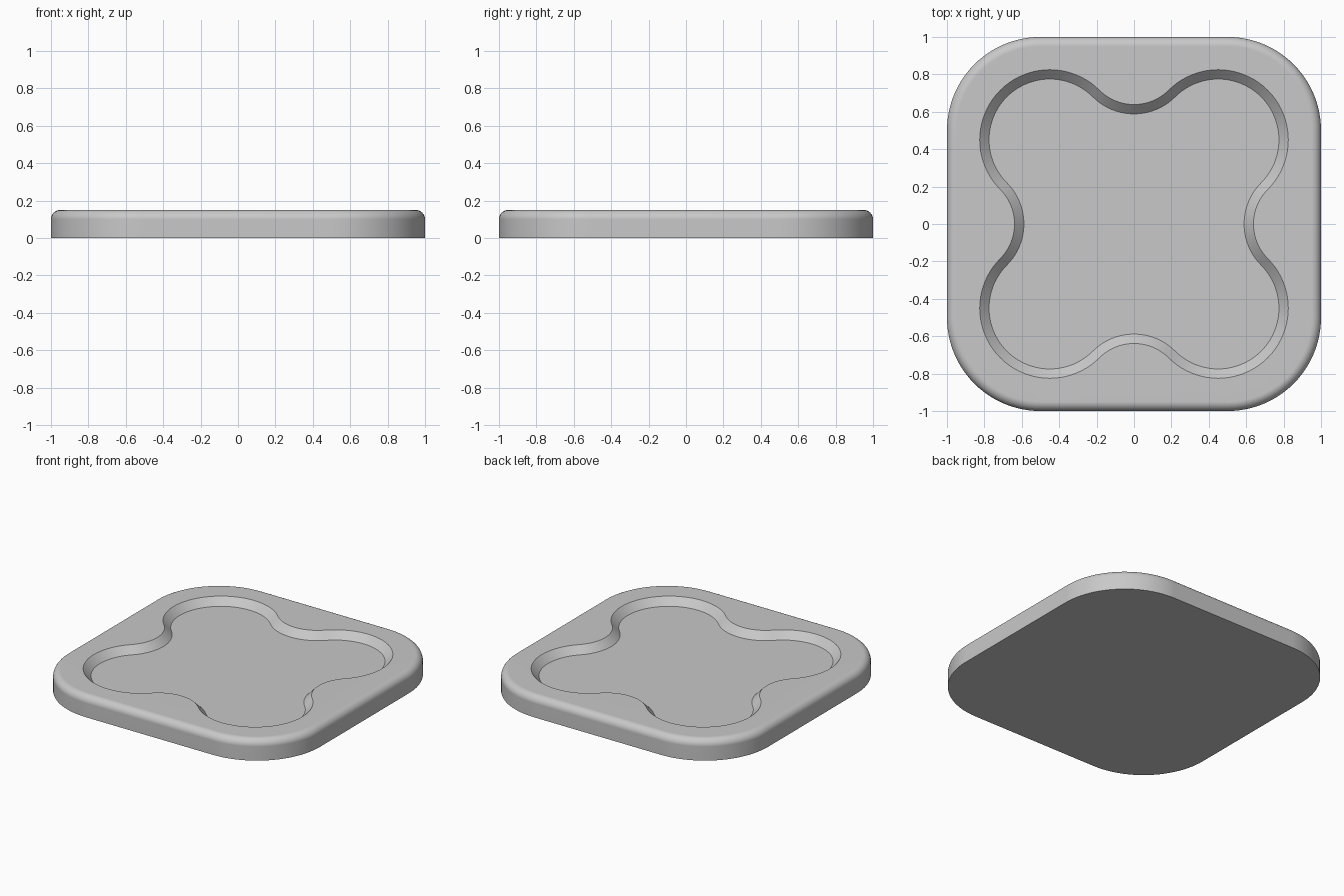
import bpy, bmesh
from math import sin, cos, pi, radians, sqrt

cube = bpy.data.objects.get("Cube")
if cube:
    bpy.data.objects.remove(cube, do_unlink=True)

HEIGHT, FILLET, DEPTH = 0.15, 0.05, 0.05
CORNER = 0.5                      # outer corner radius
LOBE_AT, LOBE_R = 0.45, 0.375     # recess lobes at the rim
NOTCH_AT = 2 * LOBE_AT            # notch arcs meet the lobes at 45 degrees
NOTCH_R = LOBE_AT * sqrt(2) - LOBE_R


def arc(cx, cy, r, start, end, steps):
    """Points along an arc, both ends included."""
    angles = [radians(start + (end - start) * i / steps) for i in range(steps + 1)]
    return [(cx + r * cos(a), cy + r * sin(a)) for a in angles]


def four_fold(points):
    """Repeat a quarter outline around the z axis."""
    outline = []
    for _ in range(4):
        outline += points
        points = [(-y, x) for x, y in points]
    return outline


def plate_outline(inset):
    c = 1 - CORNER
    return four_fold(arc(c, c, CORNER - inset, 0, 90, 24))


def recess_outline(inset):
    lobe = arc(LOBE_AT, LOBE_AT, LOBE_R - inset, -45, 135, 40)
    notch = arc(0, NOTCH_AT, NOTCH_R + inset, -45, -135, 20)
    return four_fold(lobe + notch[1:-1])


def add_ring(bm, outline, z):
    return [bm.verts.new((x, y, z)) for x, y in outline]


def join_rings(bm, a, b):
    for i in range(len(a)):
        j = (i + 1) % len(a)
        bm.faces.new((a[i], a[j], b[j], b[i]))


def ring_edges(bm, ring):
    return [bm.edges.get((v, ring[i - 1])) for i, v in enumerate(ring)]


bm = bmesh.new()

# Outer wall with a rounded top edge
profile = [(0, 0)]
for i in range(9):
    a = pi / 2 * i / 8
    profile.append((FILLET * (1 - cos(a)), HEIGHT - FILLET + FILLET * sin(a)))
wall = [add_ring(bm, plate_outline(inset), z) for inset, z in profile]
for low, high in zip(wall, wall[1:]):
    join_rings(bm, low, high)
bm.faces.new(wall[0])

# Sloped recess wall and floor
rim = add_ring(bm, recess_outline(0), HEIGHT)
floor = add_ring(bm, recess_outline(DEPTH), HEIGHT - DEPTH)
join_rings(bm, rim, floor)
bm.faces.new(floor)

# Flat top between the rounded edge and the recess rim
bmesh.ops.triangle_fill(bm, use_beauty=True,
                        edges=ring_edges(bm, wall[-1]) + ring_edges(bm, rim))
bmesh.ops.recalc_face_normals(bm, faces=bm.faces[:])

mesh = bpy.data.meshes.new("tray")
bm.to_mesh(mesh)
bm.free()
tray = bpy.data.objects.new("tray", mesh)
bpy.context.collection.objects.link(tray)

# Plain grey material
grey = bpy.data.materials.new("plain grey")
grey.use_nodes = True
colour = (0.58, 0.58, 0.58, 1)
grey.diffuse_color = colour
grey.node_tree.nodes["Principled BSDF"].inputs["Base Color"].default_value = colour
mesh.materials.append(grey)

# Smooth curves, crisp rim and base edges
bpy.ops.object.select_all(action='DESELECT')
tray.select_set(True)
bpy.context.view_layer.objects.active = tray
bpy.ops.object.shade_smooth_by_angle(angle=radians(30))
weighted = tray.modifiers.new("flat_top_normals", 'WEIGHTED_NORMAL')
weighted.keep_sharp = True
